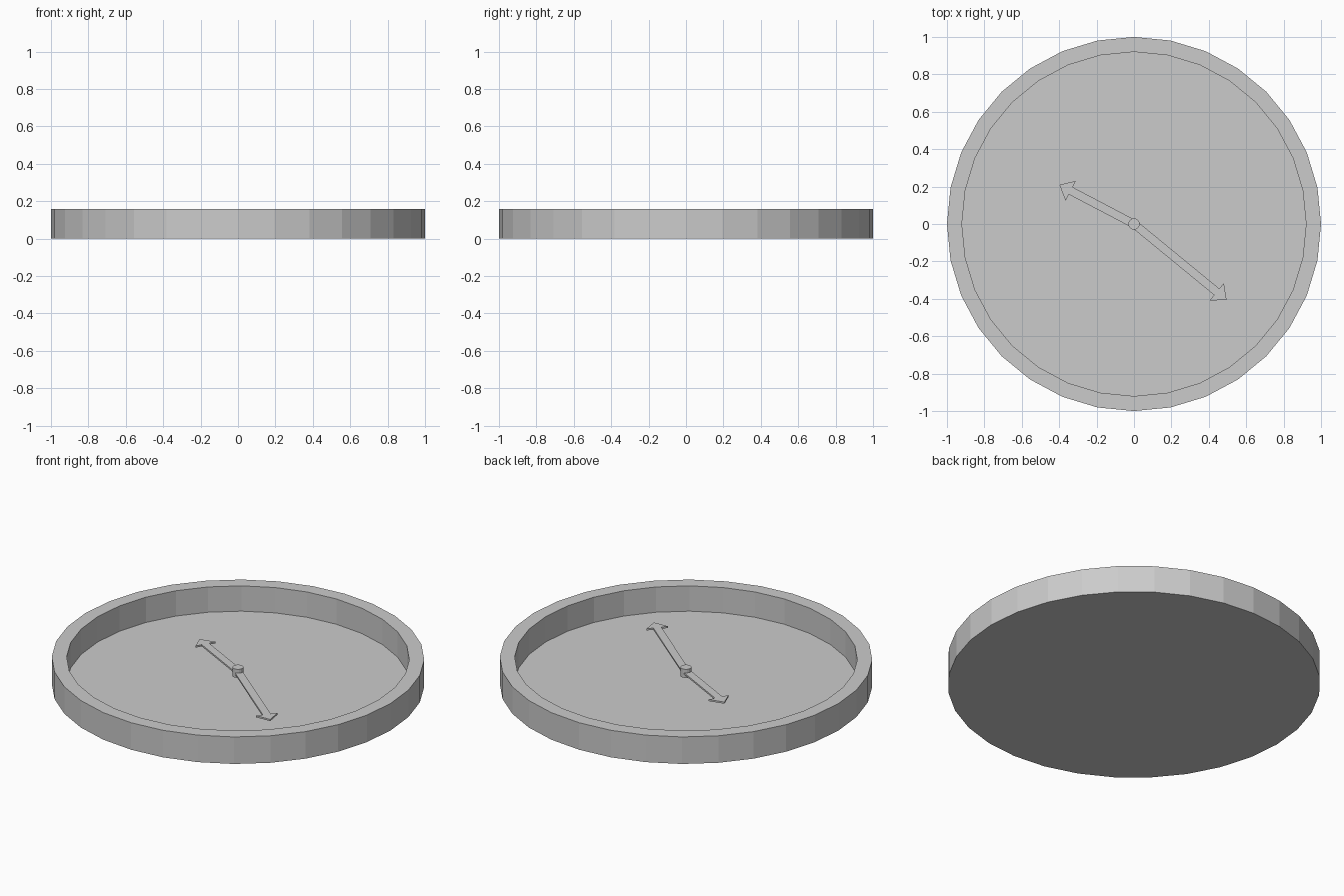
import bpy, bmesh
from math import cos, sin, pi, atan2

if "Cube" in bpy.data.objects:
    bpy.data.objects.remove(bpy.data.objects["Cube"])


def make_object(name, bm):
    bmesh.ops.recalc_face_normals(bm, faces=bm.faces[:])
    mesh = bpy.data.meshes.new(name)
    bm.to_mesh(mesh)
    bm.free()
    obj = bpy.data.objects.new(name, mesh)
    bpy.context.collection.objects.link(obj)
    return obj


def lathe_rings(name, profile, sides):
    """Closed solid from (radius, z) rings, capped at both ends."""
    bm = bmesh.new()
    rings = [[bm.verts.new((r * cos(2 * pi * i / sides), r * sin(2 * pi * i / sides), z))
              for i in range(sides)] for r, z in profile]
    for a, b in zip(rings, rings[1:]):
        for i in range(sides):
            j = (i + 1) % sides
            bm.faces.new((a[i], a[j], b[j], b[i]))
    bm.faces.new(rings[0])
    bm.faces.new(rings[-1])
    return make_object(name, bm)


def arrow_hand(name, length, tip, z, half=0.022, head=0.06, head_len=0.068, thick=0.01):
    """Flat arrow from the centre pointing towards tip."""
    neck = length - head_len
    side = [(0, half), (neck, half), (neck, head)]
    outline = side + [(length, 0)] + [(x, -y) for x, y in reversed(side)]
    bm = bmesh.new()
    face = bm.faces.new([bm.verts.new((x, y, 0)) for x, y in outline])
    ext = bmesh.ops.extrude_face_region(bm, geom=[face])
    top = [v for v in ext["geom"] if isinstance(v, bmesh.types.BMVert)]
    bmesh.ops.translate(bm, verts=top, vec=(0, 0, thick))
    obj = make_object(name, bm)
    obj.rotation_euler.z = atan2(tip[1], tip[0])
    obj.location.z = z
    return obj


# Round case with raised rim and thin floor
lathe_rings("case", [(1, 0), (1, 0.16), (0.92, 0.16), (0.92, 0.01)], 32)

# Hands and the pin that holds them
arrow_hand("hour_hand", 0.45, (-0.4, 0.21), 0.077)
arrow_hand("minute_hand", 0.64, (0.495, -0.406), 0.075)
lathe_rings("centre_pin", [(0.03, 0.057), (0.03, 0.108)], 16)
